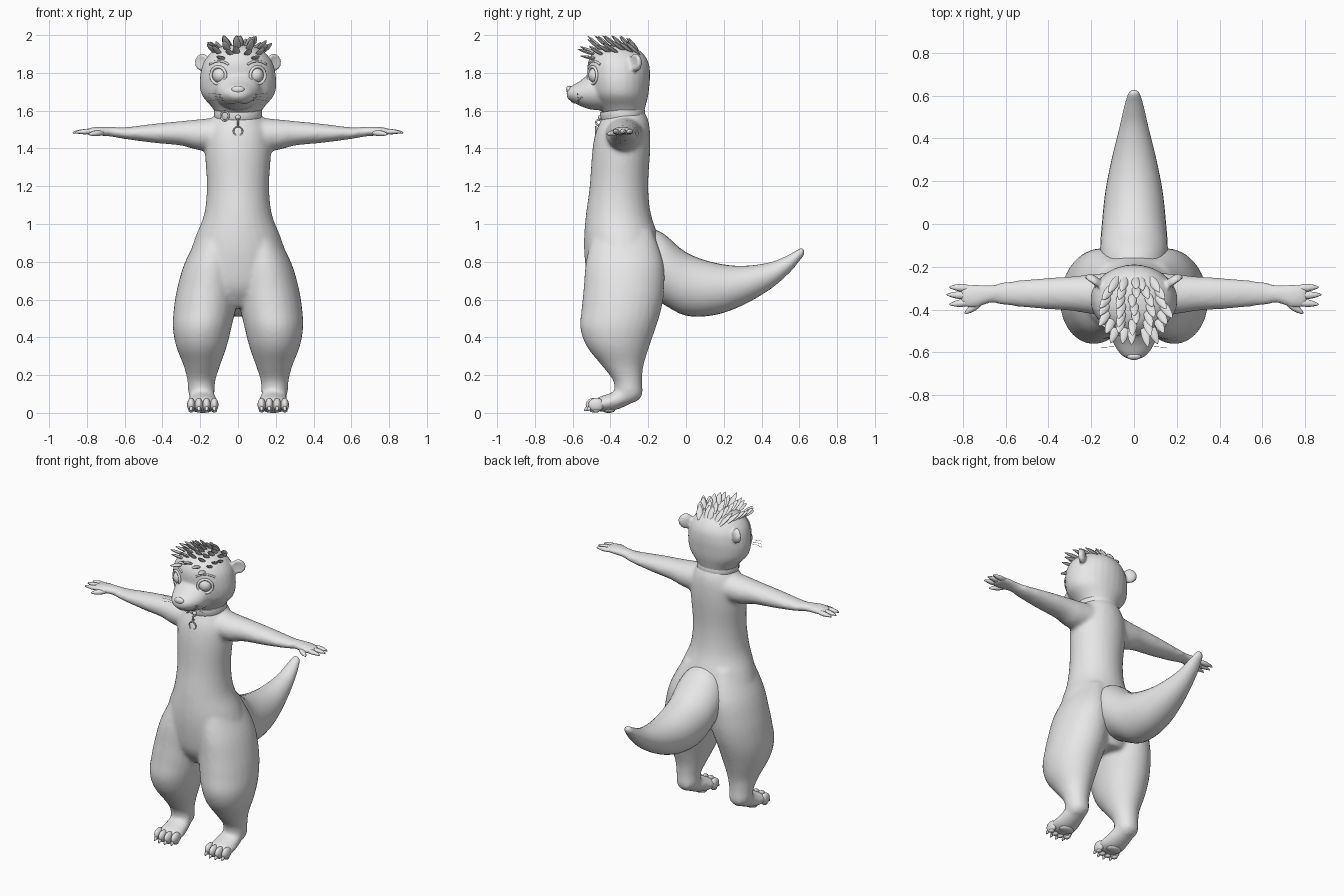
import bpy, bmesh, math, random
from mathutils import Vector
from mathutils.bvhtree import BVHTree

random.seed(4)
if "Cube" in bpy.data.objects:
    bpy.data.objects.remove(bpy.data.objects["Cube"])

grey = bpy.data.materials.new("plain_grey")
grey.use_nodes = True
grey.diffuse_color = (0.8, 0.8, 0.8, 1)
grey.node_tree.nodes["Principled BSDF"].inputs["Base Color"].default_value = grey.diffuse_color


def select(obs):
    bpy.ops.object.select_all(action='DESELECT')
    for o in obs:
        o.select_set(True)
    bpy.context.view_layer.objects.active = obs[0]


def finish(o, name, angle=60):
    o.name = name
    o.data.materials.clear()
    o.data.materials.append(grey)
    select([o])
    bpy.ops.object.shade_smooth_by_angle(angle=math.radians(angle))
    return o


def skin(name, rings):
    """Closed tube through a list of point rings."""
    bm = bmesh.new()
    loops = [[bm.verts.new(p) for p in ring] for ring in rings]
    n = len(loops[0])
    for a, b in zip(loops, loops[1:]):
        for i in range(n):
            j = (i + 1) % n
            bm.faces.new((a[i], a[j], b[j], b[i]))
    bm.faces.new(loops[0])
    bm.faces.new(loops[-1])
    bmesh.ops.recalc_face_normals(bm, faces=bm.faces)
    me = bpy.data.meshes.new(name)
    bm.to_mesh(me)
    bm.free()
    o = bpy.data.objects.new(name, me)
    bpy.context.collection.objects.link(o)
    return finish(o, name)


def loft(name, axis, sections, side=1, n=28, steps=4):
    """Sections: position on axis, then low and high edge on the other two axes."""
    s = [sections[0]] + list(sections) + [sections[-1]]
    fine = []
    for p0, p1, p2, p3 in zip(s, s[1:], s[2:], s[3:]):
        for k in range(steps):
            t = k / steps
            fine.append([b + t * (c - a) / 2 + t * t * (a - 2.5 * b + 2 * c - d / 2)
                         + t ** 3 * (1.5 * (b - c) + (d - a) / 2)
                         for a, b, c, d in zip(p0, p1, p2, p3)])
    fine.append(sections[-1])
    rings = []
    for w, ul, uh, vl, vh in fine:
        ring = []
        for i in range(n):
            a = math.tau * i / n
            p = [(ul + uh) / 2 + (uh - ul) / 2 * math.cos(a), (vl + vh) / 2 + (vh - vl) / 2 * math.sin(a)]
            p.insert("xyz".index(axis), w)
            ring.append((p[0] * side, p[1], p[2]))
        rings.append(ring)
    return skin(name, rings)


def spike(name, base, tip, r, flat=1.0, end=0.1, n=10):
    """Tapered leaf, finger or claw."""
    base, tip = Vector(base), Vector(tip)
    q = (tip - base).to_track_quat('Z', 'Y')
    rings = []
    for t, w in ((0, .6), (.25, .95), (.5, 1), (.75, .75), (.93, .3 + end / 2), (1, end)):
        rings.append([base.lerp(tip, t) + q @ Vector((math.cos(a) * r * w, math.sin(a) * r * w * flat, 0))
                      for a in (math.tau * i / n for i in range(n))])
    return skin(name, rings)


def ball(name, loc, radii, rot=(0, 0, 0)):
    bpy.ops.mesh.primitive_uv_sphere_add(segments=24, ring_count=14, location=loc, rotation=rot)
    o = bpy.context.object
    o.scale = radii
    return finish(o, name)


def ring(name, loc, major, minor, rot):
    bpy.ops.mesh.primitive_torus_add(location=loc, rotation=rot, major_radius=major, minor_radius=minor,
                                     major_segments=32, minor_segments=10)
    return finish(bpy.context.object, name)


def tube(name, pts, r):
    cu = bpy.data.curves.new(name, 'CURVE')
    cu.dimensions = '3D'
    cu.bevel_depth = r
    cu.bevel_resolution = 2
    cu.use_fill_caps = True
    sp = cu.splines.new('POLY')
    sp.points.add(len(pts) - 1)
    for p, c in zip(sp.points, pts):
        p.co = (*c, 1)
    o = bpy.data.objects.new(name, cu)
    bpy.context.collection.objects.link(o)
    select([o])
    bpy.ops.object.convert(target='MESH')
    return finish(bpy.context.object, name)


def join(obs, name):
    select(obs)
    bpy.ops.object.join()
    return finish(bpy.context.object, name)


def fuse(obs, name, voxel, smooth):
    """Blend overlapping parts into one soft skin."""
    o = join(obs, name)
    m = o.modifiers.new("fuse", 'REMESH')
    m.mode, m.voxel_size = 'VOXEL', voxel
    m = o.modifiers.new("soften", 'SMOOTH')
    m.factor, m.iterations = 0.5, smooth
    for m in list(o.modifiers):
        bpy.ops.object.modifier_apply(modifier=m.name)
    return finish(o, name, 80)


# Body: torso, arms, legs and feet fused together
parts = [loft("torso", 'z', [
    (1.61, -.1, .1, -.42, -.23), (1.55, -.14, .14, -.45, -.2), (1.48, -.17, .17, -.48, -.19),
    (1.38, -.175, .175, -.497, -.19), (1.2, -.165, .165, -.51, -.2), (1.05, -.18, .18, -.53, -.185),
    (.92, -.23, .23, -.54, -.14), (.8, -.26, .26, -.535, -.11), (.66, -.24, .24, -.51, -.12),
    (.56, -.13, .13, -.44, -.17)])]
for s in (1, -1):
    parts.append(loft("arm", 'x', [
        (.05, -.43, -.22, 1.39, 1.57), (.2, -.42, -.235, 1.39, 1.555), (.3, -.405, -.245, 1.415, 1.545),
        (.45, -.395, -.255, 1.43, 1.53), (.6, -.38, -.27, 1.45, 1.512), (.67, -.37, -.285, 1.462, 1.515),
        (.74, -.395, -.28, 1.468, 1.515), (.79, -.39, -.285, 1.47, 1.508), (.81, -.37, -.3, 1.48, 1.5)], s))
    parts.append(loft("leg", 'z', [
        (.97, .02, .19, -.49, -.18), (.8, 0, .28, -.53, -.12), (.66, 0, .322, -.542, -.115),
        (.55, .012, .34, -.553, -.13), (.45, .035, .345, -.56, -.16), (.35, .06, .327, -.525, -.195),
        (.25, .095, .288, -.445, -.225), (.17, .12, .268, -.385, -.232), (.1, .125, .262, -.375, -.23),
        (.06, .15, .24, -.35, -.26)], s))
    parts.append(loft("foot", 'y', [
        (-.235, .155, .23, .08, .13), (-.32, .125, .255, .035, .14), (-.4, .108, .265, .008, .105),
        (-.46, .108, .265, .008, .085), (-.49, .13, .245, .018, .065)], s))
fuse(parts, "body", .012, 8)

# Tail
loft("tail", 'y', [
    (-.2, -.15, .15, .62, .98), (-.12, -.158, .158, .575, .95), (0, -.15, .15, .515, .85),
    (.15, -.134, .134, .518, .795), (.3, -.105, .105, .57, .778), (.45, -.068, .068, .658, .798),
    (.55, -.045, .045, .745, .84), (.6, -.03, .03, .805, .868), (.618, -.02, .02, .828, .868),
    (.626, -.004, .004, .846, .856)], n=32)

# Hands and feet details
for s, side in ((1, "left"), (-1, "right")):
    digits = []
    for y0, x1, y1 in ((-.3, .86, -.295), (-.335, .872, -.33), (-.365, .86, -.375)):
        digits.append(spike("finger", (s * .76, y0, 1.49), (s * x1, y1, 1.487), .018, .8, .2))
        digits.append(spike("claw", (s * (x1 - .02), y1, 1.49), (s * (x1 + .004), y1, 1.482), .007))
    digits.append(spike("thumb", (s * .71, -.36, 1.485), (s * .79, -.418, 1.475), .018, .9, .2))
    join(digits, side + "_fingers")
    toes = []
    for i in range(4):
        x, y = s * (.125 + .041 * i), -.475 - (.014 if i in (1, 2) else 0)
        toes.append(ball("toe", (x, y, .043), (.0215, .042, .036)))
        toes.append(spike("claw", (x, y - .025, .035), (x, y - .05, .01), .01))
        toes.append(ball("toe_pad", (x, y, .013), (.015, .02, .011)))
    toes.append(ball("sole_pad", (s * .186, -.41, .014), (.05, .034, .014)))
    join(toes, side + "_toes")

# Head: skull, muzzle and ears fused together
parts = [loft("skull", 'z', [
    (1.56, -.1, .1, -.42, -.23), (1.62, -.14, .14, -.46, -.215), (1.68, -.19, .19, -.5, -.2),
    (1.74, -.203, .203, -.515, -.193), (1.8, -.198, .198, -.522, -.19), (1.86, -.18, .18, -.518, -.2),
    (1.91, -.14, .14, -.49, -.235), (1.94, -.085, .085, -.44, -.29), (1.95, -.02, .02, -.38, -.34)]),
    loft("muzzle", 'y', [
        (-.4, -.13, .13, 1.6, 1.82), (-.5, -.118, .118, 1.605, 1.8), (-.56, -.095, .095, 1.625, 1.758),
        (-.6, -.07, .07, 1.645, 1.735), (-.625, -.04, .04, 1.662, 1.718), (-.632, -.01, .01, 1.68, 1.7)])]
for s in (1, -1):
    turn = (math.radians(90), 0, s * .6)
    parts.append(ball("ear", (s * .185, -.26, 1.853), (.042, .047, .018), turn))
    parts.append(ring("ear_rim", (s * .19, -.27, 1.856), .036, .011, turn))
head = fuse(parts, "head", .009, 6)

bpy.context.view_layer.update()
tree = BVHTree.FromObject(head, bpy.context.evaluated_depsgraph_get())


def on_face(x, z, lift=0):
    hit = tree.ray_cast(Vector((x, -2, z)), Vector((0, 1, 0)))[0]
    return Vector((x, hit.y - lift, z))


# Face
ball("nose", (0, -.618, 1.712), (.034, .017, .02))
span = [i / 10 for i in range(-10, 11)]
tube("mouth", [on_face(.095 * t, 1.648 + .025 * t * t - .012 * math.sin(abs(t) * math.pi)) for t in span], .004)
for s, side in ((1, "left"), (-1, "right")):
    c = on_face(s * .105, 1.787)
    out = Vector((s * .5, -.86, 0))
    ball(side + "_eye", c - out * .025, (.043, .043, .043))
    ring(side + "_eyelid", c - out * .001, .045, .008, out.to_track_quat('Z', 'Y').to_euler())
    tube(side + "_brow", [on_face(s * (.1 + .05 * t), 1.862 - .018 * t * t) for t in span], .006)
    hairs = [tube("hair", [(s * .07, -.57, 1.655 + .012 * k), (s * .11, -.574, 1.658 + .015 * k),
                           (s * .155, -.576, 1.652 + .02 * k)], .001) for k in range(3)]
    join(hairs, side + "_whiskers")

# Hair tuft sweeping up and forward over the crown
tufts = []
for row in range(7):
    y = -.49 + .038 * row
    wide = .05 + .075 * math.sin(math.pi * (row + 1) / 8)
    for k in range(-2, 3):
        x = wide * k / 2 + random.uniform(-.01, .01)
        hit = tree.ray_cast(Vector((x, y, 3)), Vector((0, 0, -1)))[0]
        aim = Vector((x * 4, -.9 + .06 * row, .75 - .12 * abs(k) - (.35 if row == 0 else 0))).normalized()
        tip = hit + aim * random.uniform(.07, .095)
        tip.z = min(tip.z, 1.998)
        tufts.append(spike("tuft", hit - aim * .02, tip, .02, .45, .04, 8))
join(tufts, "hair_tuft")

# Collar with buckle, loop and ring
bpy.ops.mesh.primitive_cylinder_add(vertices=48, radius=1, depth=.042, end_fill_type='NOTHING',
                                    location=(0, -.335, 1.585), rotation=(.12, 0, 0))
collar = bpy.context.object
collar.scale = (.128, .118, 1)
bpy.ops.object.transform_apply(location=False, rotation=False)
m = collar.modifiers.new("thickness", 'SOLIDIFY')
m.thickness = .012
m = collar.modifiers.new("edges", 'BEVEL')
m.width, m.segments = .003, 2
finish(collar, "collar", 40)
upright = (math.pi / 2, 0, 0)
ring("collar_buckle", (-.07, -.438, 1.572), .024, .005, (math.pi / 2, 0, -.5))
ring("collar_loop", (0, -.462, 1.538), .014, .005, (math.pi / 2, 0, math.pi / 2))
ball("collar_stud", (0, -.456, 1.565), (.014, .01, .012))
ring("collar_ring", (0, -.478, 1.492), .024, .004, upright)
